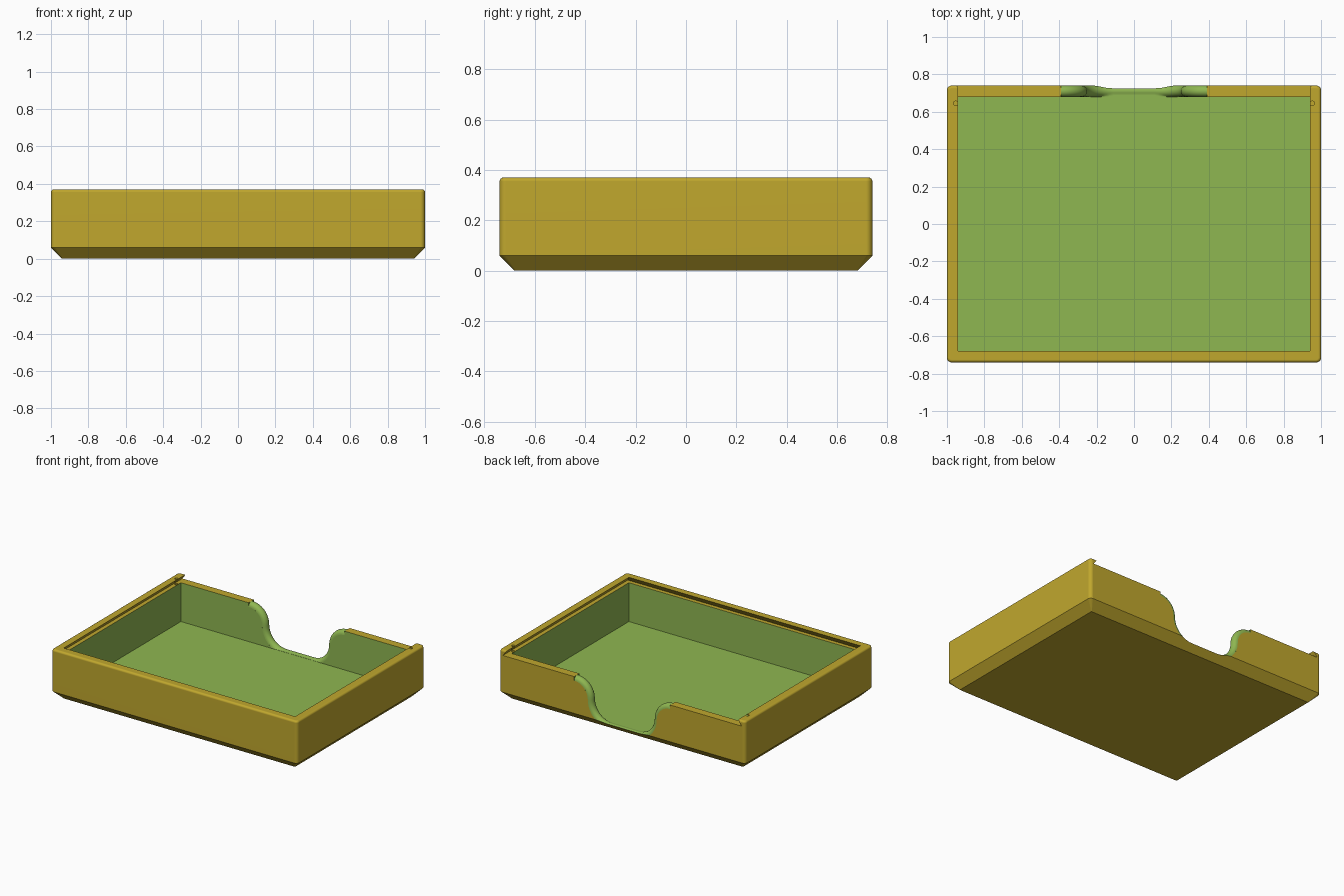
import bpy, bmesh, math

cube = bpy.data.objects.get("Cube")
if cube:
    bpy.data.objects.remove(cube, do_unlink=True)

# Main dimensions
HX, HY, TOP = 1.0, 0.74, 0.37
WALL, FLOOR, LEDGE = 0.06, 0.045, 0.33
SLANT = 0.03                      # undercut of the lid groove


def material(name, colour):
    mat = bpy.data.materials.new(name)
    mat.use_nodes = True
    mat.diffuse_color = colour
    mat.node_tree.nodes["Principled BSDF"].inputs["Base Color"].default_value = colour
    return mat


MATERIALS = [material("mustard_gold", (0.53, 0.39, 0.027, 1)),
             material("leaf_green", (0.275, 0.474, 0.083, 1))]
GOLD, GREEN = 0, 1


def loft(name, rings, mat):
    """Closed solid through rings with equal point counts."""
    bm = bmesh.new()
    loops = [[bm.verts.new(p) for p in ring] for ring in rings]
    for a, b in zip(loops, loops[1:]):
        for i in range(len(a)):
            j = (i + 1) % len(a)
            bm.faces.new((a[i], a[j], b[j], b[i]))
    bm.faces.new(loops[0][::-1])
    bm.faces.new(loops[-1])
    bmesh.ops.recalc_face_normals(bm, faces=bm.faces)
    for f in bm.faces:
        f.material_index = mat
    mesh = bpy.data.meshes.new(name)
    bm.to_mesh(mesh)
    bm.free()
    for m in MATERIALS:
        mesh.materials.append(m)
    obj = bpy.data.objects.new(name, mesh)
    bpy.context.collection.objects.link(obj)
    return obj


def rounded_rect(hx, hy, r, z, steps=5):
    pts = []
    for k, (sx, sy) in enumerate(((1, 1), (-1, 1), (-1, -1), (1, -1))):
        for i in range(steps + 1):
            a = math.pi / 2 * (k + i / steps)
            pts.append((sx * (hx - r) + r * math.cos(a),
                        sy * (hy - r) + r * math.sin(a), z))
    return pts


def rect(x, y0, y1, z):
    return [(-x, y0, z), (x, y0, z), (x, y1, z), (-x, y1, z)]


# Tray body: chamfered foot, rounded corners and rounded rim
CORNER, RIM = 0.025, 0.015
rings = [rounded_rect(HX - WALL, HY - WALL, 0.004, 0),
         rounded_rect(HX, HY, CORNER, WALL)]
for i in range(5):
    a = math.pi / 2 * i / 4
    inset = RIM * (1 - math.cos(a))
    rings.append(rounded_rect(HX - inset, HY - inset, CORNER - inset,
                              TOP - RIM + RIM * math.sin(a)))
tray = loft("tray", rings, GOLD)

# Inner cavity
ix, iy = HX - WALL, HY - WALL
cavity = loft("cavity_cutter", [rect(ix, -iy, iy, FLOOR), rect(ix, -iy, iy, LEDGE + 0.01)], GREEN)

# Dovetail lid groove, open at the back
above = TOP + 0.02
lean = SLANT * (above - TOP) / (TOP - LEDGE)
groove = loft("groove_cutter", [
    rect(ix + SLANT, -iy - SLANT, HY + 0.1, LEDGE),
    rect(ix - lean, -iy + lean, HY + 0.1, above)], GOLD)

# Finger notch in the back wall, with a fully rounded edge
EDGE, OUTER_X, LOW = WALL / 2, 0.39, 0.05
R = (LEDGE - LOW) / 2
MID_Z = LOW + R


def notch_ring(y, drop, lowest):
    right = [(OUTER_X, 0.5)]
    for i in range(13):           # convex shoulder
        a = math.pi / 2 * (1 + i / 12)
        right.append((OUTER_X + (R - drop) * math.cos(a), MID_Z + (R - drop) * math.sin(a)))
    for i in range(1, 13):        # concave foot
        a = -math.pi / 2 * i / 12
        right.append((OUTER_X - 2 * R + (R + drop) * math.cos(a),
                      MID_Z + (R + drop) * math.sin(a)))
    outline = right + [(-x, z) for x, z in reversed(right)]
    return [(x, y, max(z, lowest)) for x, z in outline]


mid_y = HY - EDGE
rings = [notch_ring(iy - 0.02, EDGE, FLOOR + 0.001)]
for i in range(13):
    a = math.pi * (1 - i / 12)
    rings.append(notch_ring(mid_y + 0.999 * EDGE * math.cos(a),
                            EDGE * (1 - math.sin(a)),
                            FLOOR + 0.001 if i < 6 else 0.01))
rings.append(notch_ring(HY + 0.02, EDGE, 0.01))
notch = loft("notch_cutter", rings, GREEN)

# Small catch holes near the open end of the groove
catches = []
for side in (-1, 1):
    circle = [(side * 0.953 + 0.012 * math.cos(math.tau * i / 16),
               0.645 + 0.012 * math.sin(math.tau * i / 16)) for i in range(16)]
    catches.append(loft("catch_cutter", [[(x, y, z) for x, y in circle]
                                         for z in (LEDGE - 0.01, above)], GOLD))

# Cut the tray and discard the cutters
bpy.context.view_layer.objects.active = tray
for cutter in [cavity, groove, notch] + catches:
    cutter.hide_render = True
    cut = tray.modifiers.new("cut", 'BOOLEAN')
    cut.operation = 'DIFFERENCE'
    cut.solver = 'EXACT'
    cut.object = cutter
    bpy.ops.object.modifier_apply(modifier=cut.name)
    bpy.data.objects.remove(cutter, do_unlink=True)

# Smooth rounded edges, crisp corners
bpy.ops.object.select_all(action='DESELECT')
tray.select_set(True)
bpy.ops.object.shade_smooth_by_angle(angle=math.radians(30))
weighted = tray.modifiers.new("weighted_normals", 'WEIGHTED_NORMAL')
weighted.keep_sharp = True
